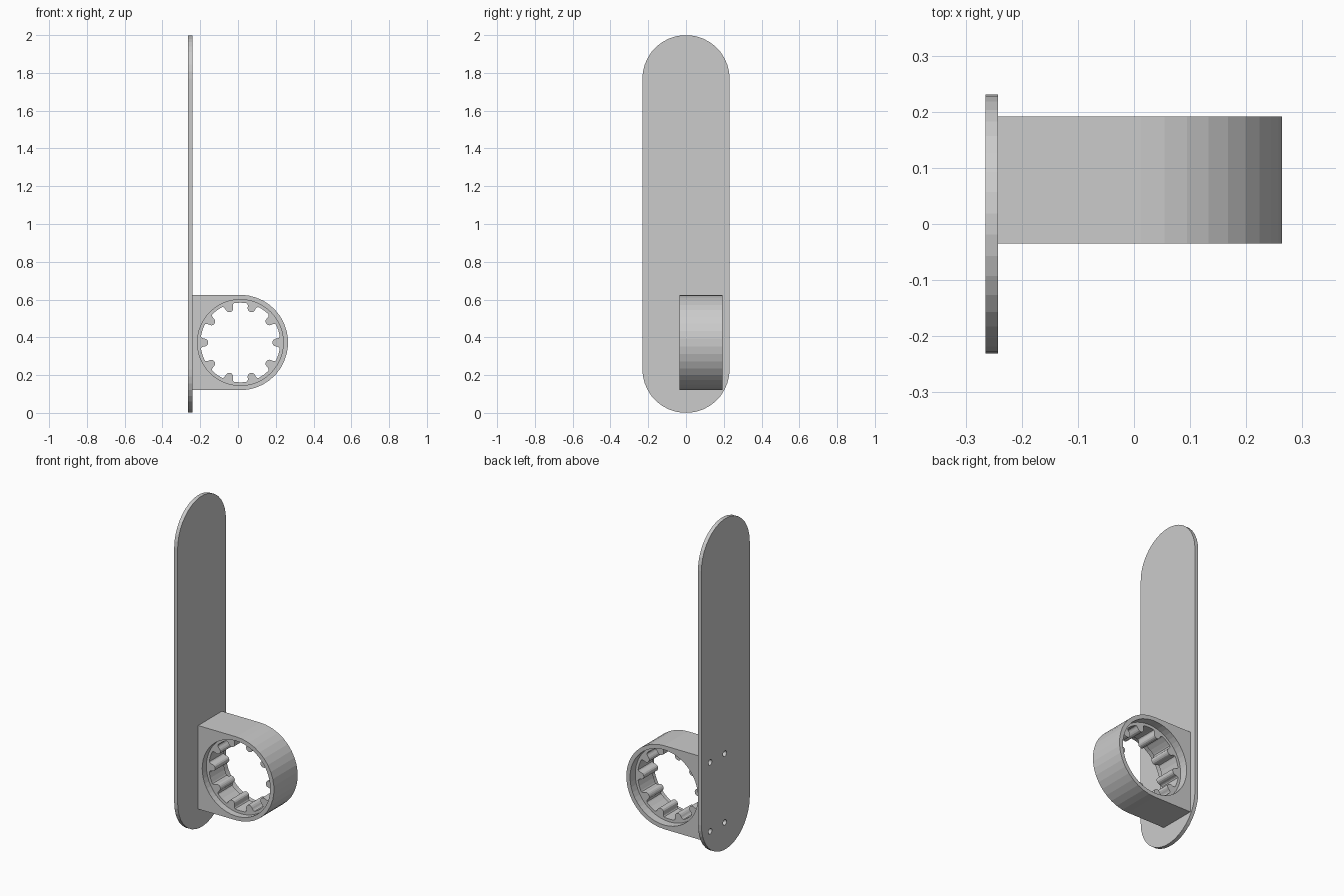
import bpy, bmesh
from math import sin, cos, pi, atan2, hypot

if "Cube" in bpy.data.objects:
    bpy.data.objects.remove(bpy.data.objects["Cube"])

CX, CZ, R = 0.0125, 0.3725, 0.2525      # ring centre and outer radius
Y0, Y1 = -0.035, 0.192                  # ring front and back
X0, X1 = -0.265, -0.242                 # plate thickness


def arc(cu, cv, r, a0, a1, n):
    return [(cu + r * cos(a0 + (a1 - a0) * i / n), cv + r * sin(a0 + (a1 - a0) * i / n))
            for i in range(n + 1)]


def prism(name, pts, axis, lo, hi):
    """Extrude a closed profile along x (profile in y,z) or y (profile in x,z)."""
    bm = bmesh.new()
    place = (lambda u, v: (lo, u, v)) if axis == 'x' else (lambda u, v: (u, lo, v))
    face = bm.faces.new([bm.verts.new(place(u, v)) for u, v in pts])
    new = bmesh.ops.extrude_face_region(bm, geom=[face])['geom']
    d = (hi - lo, 0, 0) if axis == 'x' else (0, hi - lo, 0)
    bmesh.ops.translate(bm, vec=d, verts=[g for g in new if isinstance(g, bmesh.types.BMVert)])
    bmesh.ops.recalc_face_normals(bm, faces=bm.faces)
    mesh = bpy.data.meshes.new(name)
    bm.to_mesh(mesh)
    bm.free()
    ob = bpy.data.objects.new(name, mesh)
    bpy.context.collection.objects.link(ob)
    return ob


def cut(target, cutter):
    cutter.hide_render = True
    cutter.hide_set(True)
    m = target.modifiers.new(cutter.name, 'BOOLEAN')
    m.operation = 'DIFFERENCE'
    m.solver = 'EXACT'
    m.object = cutter


def circle(cu, cv, r, n):
    return arc(cu, cv, r, 0, 2 * pi, n)[:-1]


# Tall plate with rounded ends
W = 0.231
plate = prism("back_plate", arc(0, 2 - W, W, 0, pi, 19) + arc(0, W, W, pi, 2 * pi, 19), 'x', X0, X1)

# D-shaped holder block
block = prism("ring_holder", [(X1, CZ + R), (X1, CZ - R)] + arc(CX, CZ, R, -pi / 2, pi / 2, 19),
              'y', Y0, Y1)

# Toothed bore: ten rounded teeth pointing inward
half = [(0.170, 0), (0.1715, 0.009), (0.177, 0.016), (0.186, 0.020), (0.196, 0.022),
        (0.203, 0.025), (0.208, 0.031), (0.2105, 0.040)]
tooth = [(r, -t) for r, t in reversed(half[1:])] + half
bore = []
for k in range(10):
    for r, t in tooth + [(0.211 * cos(pi / 10), 0.211 * sin(pi / 10))]:
        a, d = 2 * pi * k / 10 + atan2(t, r), hypot(r, t)
        if r == half[-1][0]:
            d = 0.211
        bore.append((CX + d * cos(a), CZ + d * sin(a)))
cut(block, prism("bore_cutter", bore, 'y', Y0 - 0.1, Y1 + 0.1))

# Shallow round recess on both sides
cut(block, prism("front_recess_cutter", circle(CX, CZ, 0.2275, 48), 'y', Y0 - 0.1, Y0 + 0.04))
cut(block, prism("back_recess_cutter", circle(CX, CZ, 0.2275, 48), 'y', Y1 - 0.05, Y1 + 0.1))

# Four screw holes through the plate into the block
for i, (y, z) in enumerate((y, z) for y in (0.008, 0.148) for z in (CZ - 0.208, CZ + 0.208)):
    hole = prism(f"screw_hole_cutter_{i}", circle(y, z, 0.017, 16), 'x', X0 - 0.05, -0.17)
    cut(plate, hole)
    cut(block, hole)
